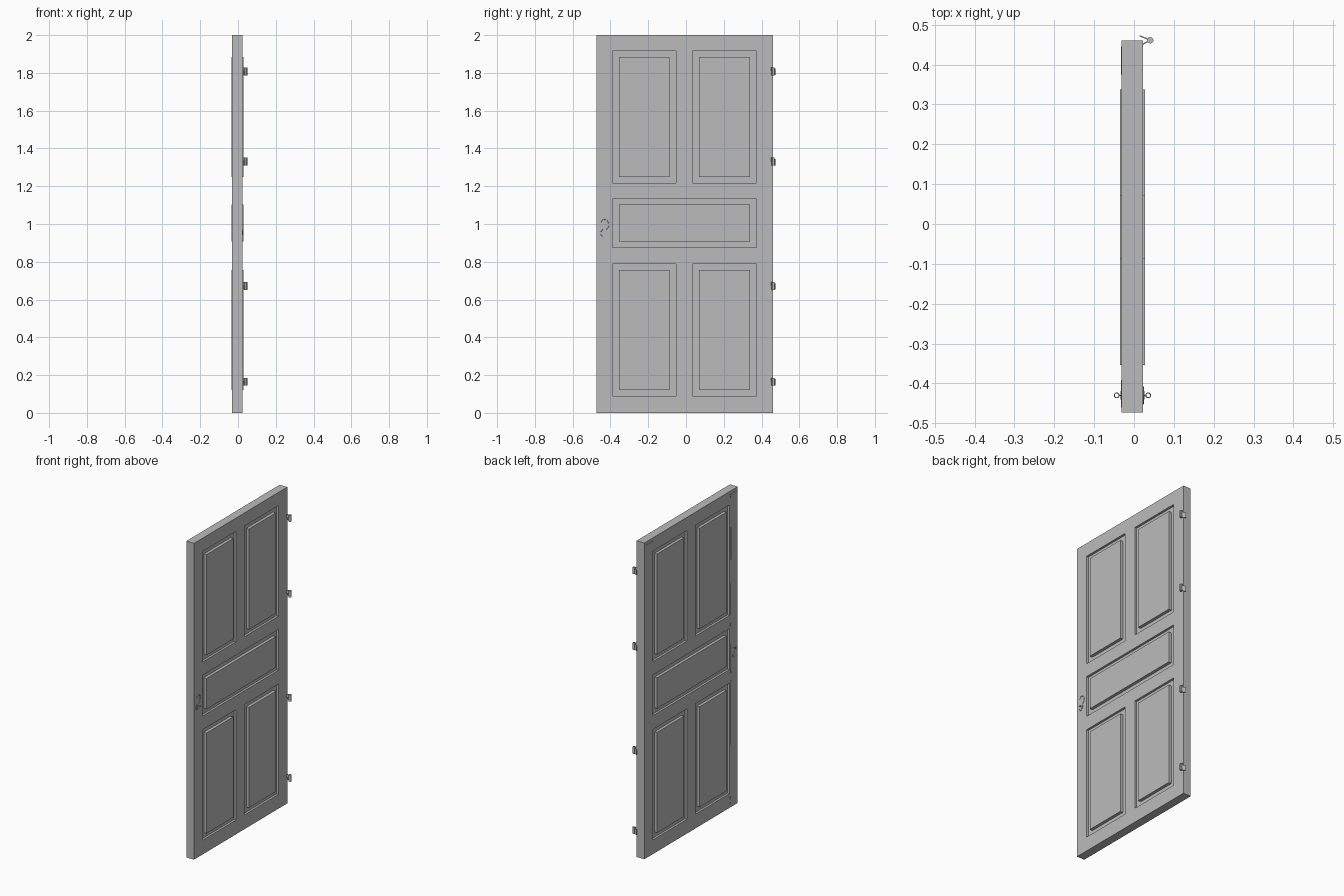
import bpy
import bmesh
import math
import random
from mathutils import Vector

random.seed(4)
if "Cube" in bpy.data.objects:
    bpy.data.objects.remove(bpy.data.objects["Cube"], do_unlink=True)

grey = bpy.data.materials.new("plain_grey")
grey.use_nodes = True
grey.diffuse_color = (0.5, 0.5, 0.5, 1)
grey.node_tree.nodes["Principled BSDF"].inputs["Base Color"].default_value = (0.5, 0.5, 0.5, 1)
scene = bpy.context.scene


def finish(name, bm):
    mesh = bpy.data.meshes.new(name)
    bmesh.ops.recalc_face_normals(bm, faces=bm.faces)
    bm.to_mesh(mesh)
    bm.free()
    mesh.materials.append(grey)
    ob = bpy.data.objects.new(name, mesh)
    scene.collection.objects.link(ob)
    return ob


def box(name, x, y, z):
    bm = bmesh.new()
    bmesh.ops.create_cube(bm, size=1)
    for v in bm.verts:
        v.co = Vector([(a + b) / 2 + c * (b - a) for c, (a, b) in zip(v.co, (x, y, z))])
    return finish(name, bm)


def prism(name, points, depth):
    """Extrude a closed outline by the depth vector."""
    bm = bmesh.new()
    face = bm.faces.new([bm.verts.new(p) for p in points])
    ext = bmesh.ops.extrude_face_region(bm, geom=[face])
    moved = [g for g in ext["geom"] if isinstance(g, bmesh.types.BMVert)]
    bmesh.ops.translate(bm, verts=moved, vec=depth)
    return finish(name, bm)


def wire(name, points, radius, closed=False):
    """Thin round bar along a path."""
    curve = bpy.data.curves.new(name, "CURVE")
    curve.dimensions = "3D"
    curve.bevel_depth = radius
    curve.bevel_resolution = 1
    curve.use_fill_caps = True
    spline = curve.splines.new("POLY")
    spline.points.add(len(points) - 1)
    for p, co in zip(spline.points, points):
        p.co = (*co, 1)
    spline.use_cyclic_u = closed
    curve.materials.append(grey)
    ob = bpy.data.objects.new(name, curve)
    scene.collection.objects.link(ob)
    return ob


BACK, FACE = -0.031, 0.023
LOW, HIGH = -0.4725, 0.46

# Door slab, with a pocket cut for each panel on both faces
slab = box("door_slab", (BACK, FACE), (LOW, HIGH), (0, 2))
left, right, full = (-0.39, -0.053), (0.034, 0.372), (-0.39, 0.372)
upper, middle, lower = (1.217, 1.916), (0.875, 1.133), (0.09, 0.788)
panels = {
    "upper_left": (left, upper), "upper_right": (right, upper),
    "middle": (full, middle),
    "lower_left": (left, lower), "lower_right": (right, lower),
}
cutters = []
for name, (y, z) in panels.items():
    for x in ((FACE - 0.014, 0.1), (-0.1, BACK + 0.014)):
        cutter = box("pocket_cutter", x, y, z)
        mod = slab.modifiers.new("pocket", "BOOLEAN")
        mod.operation = "DIFFERENCE"
        mod.solver = "EXACT"
        mod.object = cutter
        cutters.append(cutter)
bpy.context.view_layer.update()
cut_mesh = bpy.data.meshes.new_from_object(slab.evaluated_get(bpy.context.evaluated_depsgraph_get()))
slab.modifiers.clear()
slab.data = cut_mesh
for cutter in cutters:
    bpy.data.objects.remove(cutter, do_unlink=True)

# Raised panels, standing a little proud of both faces
for name, (y, z) in panels.items():
    box(name + "_panel", (-0.035, 0.028),
        (y[0] + 0.036, y[1] - 0.034), (z[0] + 0.032, z[1] - 0.031))

# Thin stile facings on the back, with ragged edges beside the rails
for name, inner, outer in (("latch", -0.392, -0.46), ("hinge", 0.374, 0.445)):
    out = math.copysign(1, inner)
    edge = [(inner, 0.02)]
    for a, b in ((0.03, 0.09), (0.788, 0.875), (1.133, 1.217), (1.916, 1.97)):
        for i in range(5):
            edge.append((inner + out * random.uniform(0, 0.014), a + (b - a) * i / 4))
    edge += [(inner, 1.98), (outer, 1.98), (outer, 0.02)]
    prism(name + "_stile_facing", [(BACK, y, z) for y, z in edge], (-0.002, 0, 0))

# Hinges: a pin with two splayed leaves
PIN = Vector((0.041, 0.461))
for i, z in enumerate((0.165, 0.672, 1.33, 1.808)):
    bm = bmesh.new()
    bmesh.ops.create_cone(bm, cap_ends=True, segments=12, radius1=0.008, radius2=0.008, depth=0.042)
    bmesh.ops.translate(bm, verts=bm.verts, vec=(*PIN, z))
    pin = finish(f"hinge_pin_{i + 1}", bm)
    for part, end, bottom, tall in (("door", (0.021, 0.451), z + 0.001, 0.02),
                                    ("frame", (0.014, 0.4725), z - 0.02, 0.034)):
        end = Vector(end)
        side = (end - PIN).normalized().orthogonal() * 0.0015
        ring = [PIN + side, end + side, end - side, PIN - side]
        prism(f"hinge_{part}_leaf_{i + 1}", [(p.x, p.y, bottom) for p in ring], (0, 0, tall))


def arc(y, z, r, start, end, x, n=14):
    angles = [math.radians(start + (end - start) * k / n) for k in range(n + 1)]
    return [(x, y + r * math.cos(a), z + r * 1.3 * math.sin(a)) for a in angles]


# Lock fittings on each face: scrolled plate, and a key with a small flat ring
KEY_Y = -0.43
for name, x, out, key_z in (("front", FACE, 1, 0.955), ("back", BACK, -1, 1.0)):
    wire(name + "_upper_scroll", arc(KEY_Y, 0.997, 0.021, -70, 150, x), 0.002)
    wire(name + "_lower_scroll", arc(KEY_Y - 0.007, 0.953, 0.014, 100, 300, x), 0.002)
    plate = arc(KEY_Y, 0.955, 0.011, 0, 330, x, 11)
    prism(name + "_keyhole_plate", plate, (out * 0.003, 0, 0))
    wire(name + "_key_shank", [(x, KEY_Y, key_z), (x + out * 0.007, KEY_Y, key_z)], 0.0015)
    ring = [(x + out * 0.0125 + 0.006 * math.cos(k * math.tau / 16),
             KEY_Y + 0.006 * math.sin(k * math.tau / 16), key_z) for k in range(16)]
    wire(name + "_key_ring", ring, 0.0012, closed=True)

# Round hinge pins get smooth sides
for ob in bpy.context.selected_objects:
    ob.select_set(False)
for ob in scene.objects:
    if ob.name.startswith("hinge_pin"):
        ob.select_set(True)
        bpy.context.view_layer.objects.active = ob
bpy.ops.object.shade_smooth_by_angle()
